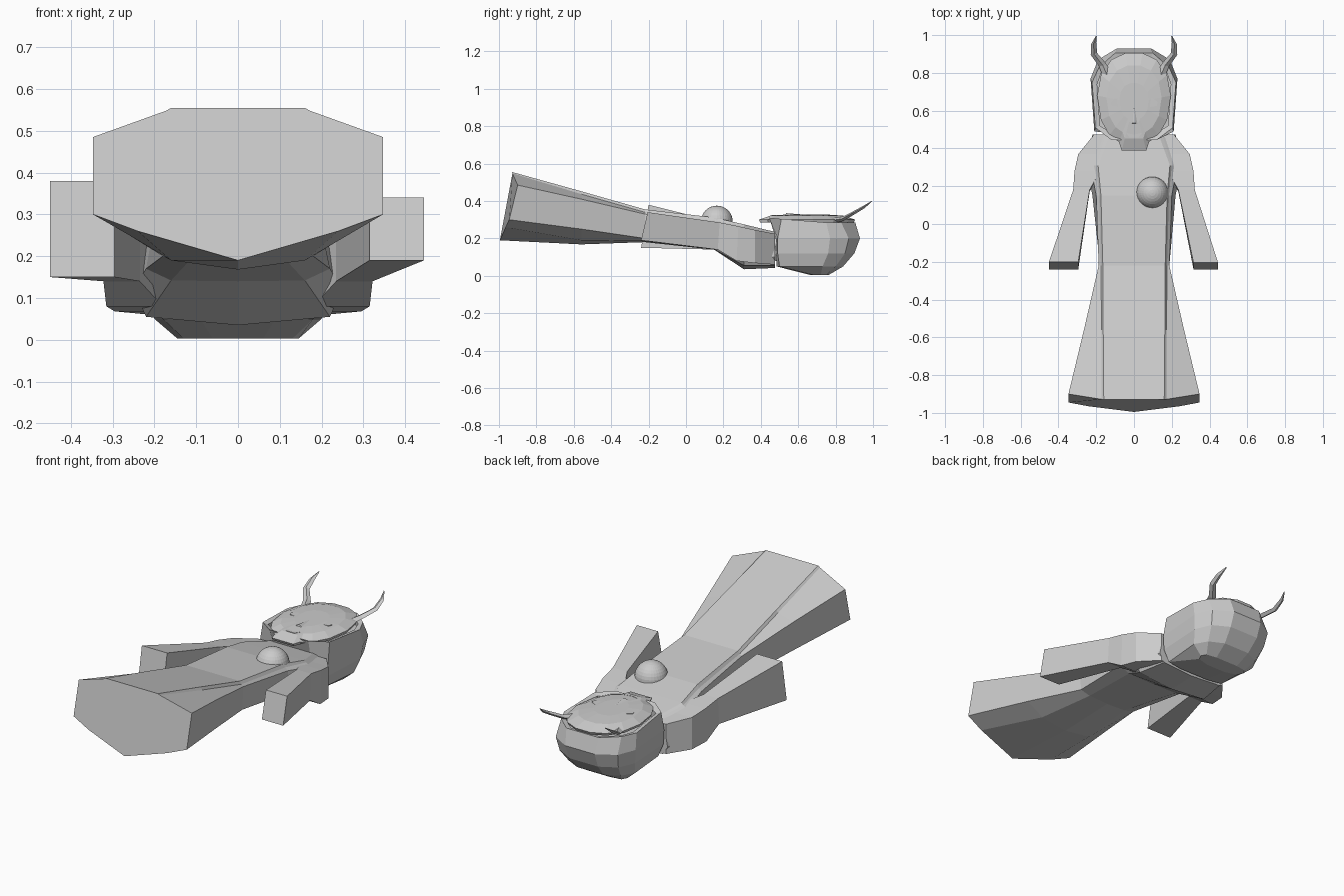
import bpy, bmesh, math
from mathutils import Vector

cloth = bpy.data.materials.new("pale grey")
cloth.diffuse_color = (0.6, 0.6, 0.6, 1)

def finish(name, bm):
    bmesh.ops.recalc_face_normals(bm, faces=bm.faces)
    me = bpy.data.meshes.new(name)
    bm.to_mesh(me); bm.free()
    me.materials.append(cloth)
    ob = bpy.data.objects.new(name, me)
    bpy.context.collection.objects.link(ob)
    return ob

def loft(name, rings, start=True, end=True):
    bm = bmesh.new()
    vs = [[bm.verts.new(p) for p in r] for r in rings]
    n = len(rings[0])
    for a, b in zip(vs, vs[1:]):
        for i in range(n):
            j = (i + 1) % n
            bm.faces.new((a[i], a[j], b[j], b[i]))
    if start: bm.faces.new(vs[0])
    if end: bm.faces.new(vs[-1])
    return finish(name, bm)

def mirrored(half):
    """Close a half ring of 3D points around x = 0."""
    return list(half) + [(-x, y, z) for x, y, z in reversed(half) if abs(x) > 1e-5]

def section(y, pts):
    return mirrored([(x, y, z) for x, z in pts])

# robe: flared skirt, waist and shoulders, with a raised front panel
hem = mirrored([(.16, -.93, .555), (.172, -.928, .548), (.347, -.90, .485),
                (.347, -.945, .30), (.24, -.965, .26), (0, -.995, .19)])
loft("robe", [hem,
    section(-.56, [(.163, .452), (.172, .437), (.265, .41), (.26, .25), (.16, .19), (0, .168)]),
    section(-.22, [(.165, .355), (.175, .34), (.187, .33), (.18, .20), (.12, .185), (0, .18)]),
    section(.15, [(.175, .312), (.185, .295), (.20, .28), (.22, .17), (.16, .142), (0, .14)]),
    section(.31, [(.19, .275), (.20, .265), (.23, .25), (.25, .12), (.22, .055), (0, .035)]),
    section(.475, [(.13, .235), (.15, .23), (.20, .20), (.22, .10), (.19, .055), (0, .042)])])

# sleeves: shoulder, elbow and wide cuff; the two cuffs differ in size
def box_ring(s, x0, x1, y0, y1, z0, z1):
    return [(s*x0, y0, z0), (s*x1, y0, z0), (s*x1, y1, z1), (s*x0, y1, z1)]

for s, side, cuff in ((1, "right", (.315, .445, -.24, -.205, .19, .34)),
                      (-1, "left", (.295, .45, -.24, -.20, .15, .38))):
    loft("sleeve_" + side, [
        box_ring(s, .14, .21, .475, .475, .06, .225),
        box_ring(s, .16, .295, .37, .37, .068, .245),
        box_ring(s, .18, .315, .27, .28, .08, .265),
        box_ring(s, .235, .322, .17, .18, .14, .285),
        box_ring(s, *cuff)])

# neck
loft("neck", [section(y, [(.07, .22), (.11, .16), (.07, .08)]) for y in (.46, .52)])

# hair: faceted rounded cap, open towards the face with a recessed inside
def hair_ring(z, pts, tilt=0):
    return mirrored([(x, y, z + tilt * max(0, .7 - y)) for x, y in pts])

rim = [(.10, .905), (.185, .83), (.222, .75), (.205, .51), (.12, .445)]
inner = [(.09, .88), (.17, .81), (.195, .74), (.18, .52), (.10, .47)]
loft("hair", [
    hair_ring(.003, [(.07, .76), (.13, .75), (.145, .72), (.13, .69), (.06, .67)]),
    hair_ring(.05, [(.08, .84), (.16, .80), (.20, .73), (.18, .50), (.09, .485)]),
    hair_ring(.12, [(.09, .90), (.18, .85), (.22, .76), (.205, .49), (.10, .48)]),
    hair_ring(.20, [(.09, .93), (.19, .87), (.23, .77), (.21, .49), (.11, .48)]),
    hair_ring(.285, rim, .1), hair_ring(.28, inner, .08), hair_ring(.25, inner)])

# mask: thin domed plate with a chin
outline = [(.045, .905), (.12, .87), (.175, .79), (.195, .68), (.175, .55),
           (.13, .47), (.08, .435), (.065, .39)]
def mask_ring(k, z):
    return mirrored([(x * k, .64 + (y - .64) * k, z) for x, y in outline])
loft("mask", [mask_ring(.97, .285), mask_ring(1, .30), mask_ring(.75, .322), mask_ring(.4, .328)])

# eyes, mouth and nose on the mask
def plate(name, pts, z):
    loft(name, [[(x, y, z - .004) for x, y in pts], [(x, y, z + .004) for x, y in pts]])
for s in (1, -1):
    plate("eye", [(s*x, y) for x, y in ((.04, .635), (.06, .66), (.10, .665), (.125, .645),
                                        (.12, .625), (.07, .618))], .323)
plate("mouth", [(-.042, .483), (0, .473), (.042, .483), (.025, .458), (-.025, .458)], .321)
loft("nose", [[(-.022, .53, .325), (.022, .53, .325), (.008, .62, .325), (-.008, .62, .325)],
              [(-.006, .535, .335), (.006, .535, .335), (.003, .61, .329), (-.003, .61, .329)]])

# horns: curved tapering bars
path = [((.135, .77, .293), .024), ((.165, .84, .305), .020), ((.212, .90, .338), .017),
        ((.214, .955, .37), .014), ((.20, .995, .40), .003)]
for s, side in ((1, "right"), (-1, "left")):
    loft("horn_" + side, [[(s*(c[0] + r*a), c[1] - .3*r*a, c[2] + .6*r*b)
         for a, b in ((1, 0), (0, 1), (-1, 0), (0, -1))] for c, r in path])

# ball on the chest
bm = bmesh.new()
bmesh.ops.create_uvsphere(bm, u_segments=32, v_segments=16, radius=.085)
bmesh.ops.translate(bm, verts=bm.verts, vec=Vector((.097, .165, .29)))
finish("chest_ball", bm)
